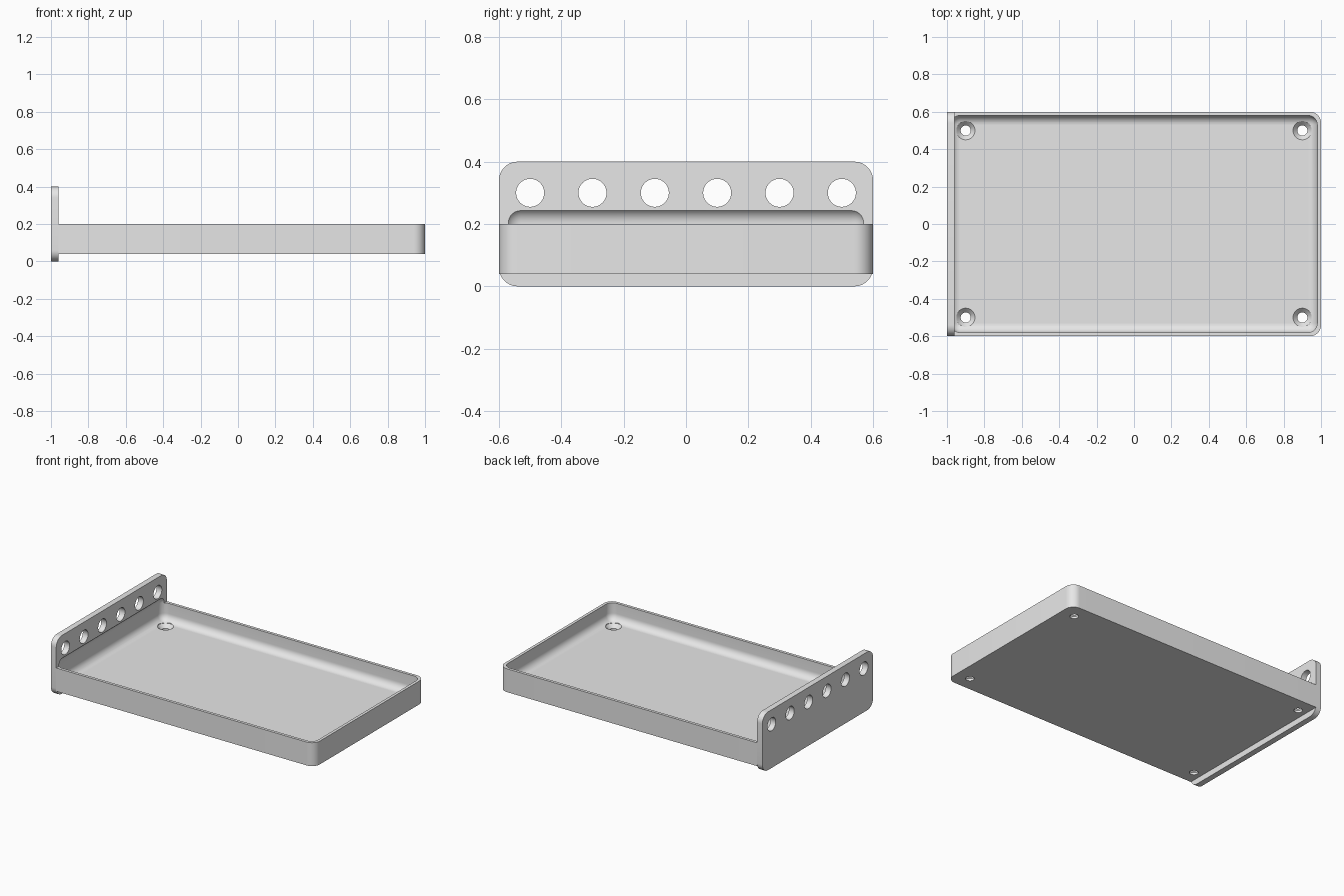
import bpy, bmesh
from math import pi, cos, sin
from mathutils import Matrix, Vector

if "Cube" in bpy.data.objects:
    bpy.data.objects.remove(bpy.data.objects["Cube"], do_unlink=True)

grey = bpy.data.materials.new("plain grey")
grey.use_nodes = True
grey.diffuse_color = (0.8, 0.8, 0.8, 1)
grey.node_tree.nodes["Principled BSDF"].inputs["Base Color"].default_value = (0.8, 0.8, 0.8, 1)


def add_object(name, bm):
    bmesh.ops.recalc_face_normals(bm, faces=bm.faces)
    mesh = bpy.data.meshes.new(name)
    bm.to_mesh(mesh)
    bm.free()
    mesh.materials.append(grey)
    obj = bpy.data.objects.new(name, mesh)
    bpy.context.collection.objects.link(obj)
    return obj


def box(name, low, high, radius=0, pick=lambda a, b: True, segments=10):
    """Box between two corners, with the picked edges rounded."""
    low, high = Vector(low), Vector(high)
    bm = bmesh.new()
    bmesh.ops.create_cube(bm, size=1)
    bmesh.ops.scale(bm, vec=high - low, verts=bm.verts)
    bmesh.ops.translate(bm, vec=(low + high) / 2, verts=bm.verts)
    edges = [e for e in bm.edges if pick(e.verts[0].co, e.verts[1].co)]
    if radius:
        bmesh.ops.bevel(bm, geom=edges, offset=radius, segments=segments,
                        profile=0.5, affect='EDGES')
    return add_object(name, bm)


def lathe(name, profile, matrix, sides=40):
    """Closed solid turned about z from (radius, height) pairs."""
    bm = bmesh.new()
    rings = [[bm.verts.new((r * cos(2 * pi * i / sides), r * sin(2 * pi * i / sides), z))
              for i in range(sides)] for r, z in profile]
    for a, b in zip(rings, rings[1:]):
        for i in range(sides):
            j = (i + 1) % sides
            bm.faces.new((a[i], a[j], b[j], b[i]))
    bm.faces.new(rings[0])
    bm.faces.new(rings[-1])
    bm.transform(matrix)
    return add_object(name, bm)


def cut(obj, cutters):
    bpy.context.view_layer.objects.active = obj
    for cutter in cutters:
        cutter.hide_render = True
        mod = obj.modifiers.new("cut", 'BOOLEAN')
        mod.operation = 'DIFFERENCE'
        mod.solver = 'EXACT'
        mod.object = cutter
        bpy.ops.object.modifier_apply(modifier=mod.name)


# Tray body, rounded only at the far end
tray = box("tray", (-0.96, -0.6, 0.04), (1, 0.6, 0.2), 0.06,
           lambda a, b: a.x > 0.9 and b.x > 0.9 and abs(a.z - b.z) > 0.1)

# Upright end plate with four rounded corners
plate = box("end_plate", (-1, -0.6, 0), (-0.96, 0.6, 0.4), 0.06,
            lambda a, b: abs(a.x - b.x) > 0.01)

# Soft-edged hollow that also scoops into the plate
hollow = box("hollow_cutter", (-0.98, -0.58, 0.08), (0.98, 0.58, 0.253), 0.05)

# Countersunk screw holes in the floor
screws = [lathe("screw_cutter", [(0.027, 0), (0.027, 0.055), (0.05, 0.08), (0.05, 0.13)],
                Matrix.Translation((x, y, 0)))
          for x in (-0.9, 0.9) for y in (-0.5, 0.5)]

# Row of round holes through the plate
row = [lathe("plate_hole_cutter", [(0.045, -0.1), (0.045, 0.1)],
             Matrix.Translation((-0.98, -0.5 + 0.2 * i, 0.3)) @ Matrix.Rotation(pi / 2, 4, 'Y'))
       for i in range(6)]

cut(tray, [hollow] + screws)
cut(plate, [hollow] + row)
for cutter in [hollow] + screws + row:
    bpy.data.objects.remove(cutter, do_unlink=True)

# Smooth the rounded surfaces and keep the crisp edges
for obj in (tray, plate):
    bpy.ops.object.select_all(action='DESELECT')
    obj.select_set(True)
    bpy.context.view_layer.objects.active = obj
    bpy.ops.object.shade_smooth_by_angle(angle=pi / 7)
